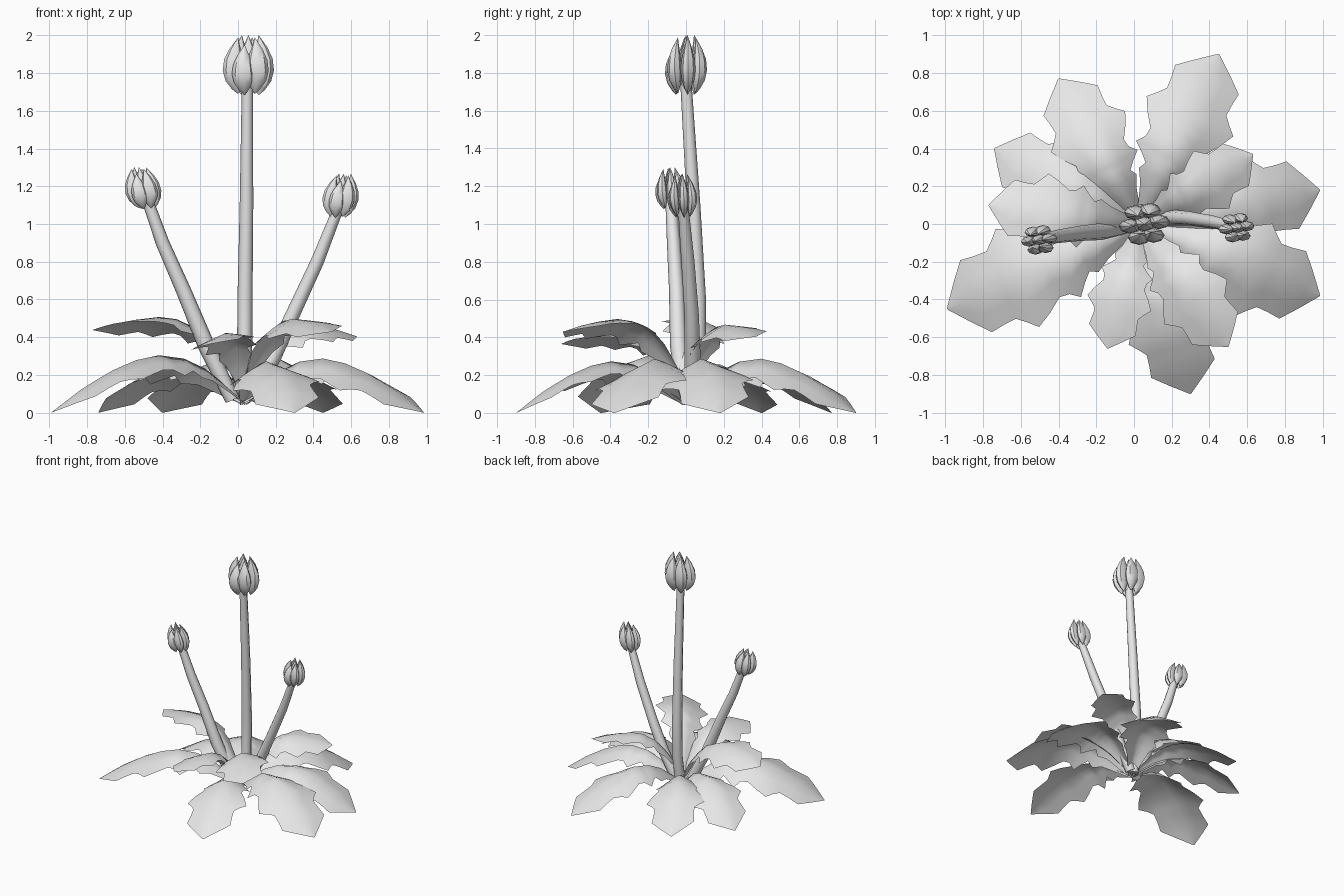
import bpy, bmesh, math
from mathutils import Vector

if "Cube" in bpy.data.objects:
    bpy.data.objects.remove(bpy.data.objects["Cube"])

grey = bpy.data.materials.new("plain_grey")
grey.diffuse_color = (0.8, 0.8, 0.8, 1)
grey.use_nodes = True
grey.node_tree.nodes["Principled BSDF"].inputs["Base Color"].default_value = grey.diffuse_color


def finish(bm, name, angle=50):
    bmesh.ops.recalc_face_normals(bm, faces=bm.faces)
    me = bpy.data.meshes.new(name)
    bm.to_mesh(me)
    bm.free()
    ob = bpy.data.objects.new(name, me)
    bpy.context.collection.objects.link(ob)
    me.materials.append(grey)
    bpy.ops.object.select_all(action='DESELECT')
    ob.select_set(True)
    bpy.context.view_layer.objects.active = ob
    bpy.ops.object.shade_smooth_by_angle(angle=math.radians(angle))
    return ob


def interp(table, t):
    for (a, va), (b, vb) in zip(table, table[1:]):
        if t <= b:
            f = (t - a) / (b - a)
            return va + (vb - va) * f
    return table[-1][1]


def loft(bm, path, radii, sides, squash=1.0, turn=0.0):
    """Tube through a path of points; squash flattens it along the turn direction."""
    rings = []
    for i, (p, r) in enumerate(zip(path, radii)):
        d = (path[min(i + 1, len(path) - 1)] - path[max(i - 1, 0)]).normalized()
        u = Vector((math.cos(turn), math.sin(turn), 0))
        u = (u - d * u.dot(d)).normalized()
        v = d.cross(u)
        rings.append([bm.verts.new(p + u * (r * squash * math.cos(a)) + v * (r * math.sin(a)))
                      for a in (2 * math.pi * k / sides for k in range(sides))])
    for a, b in zip(rings, rings[1:]):
        for k in range(sides):
            n = (k + 1) % sides
            bm.faces.new((a[k], a[n], b[n], b[k]))
    bm.faces.new(rings[0][::-1])
    bm.faces.new(rings[-1])


# Leaf half-width and arch heights along its length, for a leaf of length 1
WIDTH = [(0, .02), (.1, .055), (.2, .09), (.27, .13), (.31, .11), (.35, .15), (.395, .205),
         (.44, .17), (.49, .165), (.56, .215), (.635, .255), (.68, .21), (.72, .175),
         (.78, .178), (.85, .187), (.92, .105), (1, .004)]
LOW = [(0, .06), (.08, .125), (.2, .22), (.31, .27), (.44, .287), (.56, .262),
       (.68, .212), (.78, .155), (.85, .112), (1, 0)]
HIGH = [(0, .08), (.1, .25), (.2, .35), (.31, .435), (.44, .485), (.56, .497),
        (.72, .482), (.85, .462), (1, .43)]
# Slope of the two halves away from the midrib: folded at the base, flatter at the tip
FOLD = [(0, .8), (.2, .75), (.395, .55), (.635, .33), (.85, .25), (1, .2)]


def leaf(name, tip_x, tip_y, arch, lift, fold, roll):
    base = Vector((.03, 0, 0))
    axis = Vector((tip_x, tip_y, 0)) - base
    length = axis.length
    side = Vector((-axis.y, axis.x, 0)).normalized()
    bm = bmesh.new()
    rows = []
    for t, w in WIDTH:
        row = []
        for k in (-1, -.5, 0, .5, 1):
            # drooping halves, with the whole blade rolled to one side
            s = k * w
            drop = interp(FOLD, t) * fold * w * abs(k) ** 1.15
            z = interp(arch, t) * lift + length * (roll * s - drop)
            row.append(bm.verts.new(base + axis * t + side * (s * length) + Vector((0, 0, max(z, 0)))))
        rows.append(row)
    for a, b in zip(rows, rows[1:]):
        for k in range(4):
            bm.faces.new((a[k], a[k + 1], b[k + 1], b[k]))
    finish(bm, name, 60)


# Lower ring of leaves resting on the ground
for i, (x, y, lift) in enumerate([(.985, -.38, 1), (.985, .18, 1), (.45, .9, 1), (-.40, .77, .9),
                                  (-.74, .40, .9), (-.99, -.45, 1.06), (.30, -.9, .95)]):
    leaf("lower_leaf_%d" % (i + 1), x, y, LOW, lift, 1, .1)

# Upper ring of raised leaves
for i, (x, y, lift) in enumerate([(.63, .37, .94), (-.77, .10, 1.02), (.50, -.65, 1), (-.14, -.66, .85)]):
    leaf("upper_leaf_%d" % (i + 1), x, y, HIGH, lift, .85, .2)


def flower(name, path, radii, centre, z0, z1, spread, lean):
    path = [Vector(p) for p in path]
    bm = bmesh.new()
    loft(bm, path, radii, 8)
    finish(bm, name + "_stem")
    # Cluster of pointed buds: one in the middle, six packed around it
    h = z1 - z0
    prof = [(0, .04), (.1, .45), (.25, .85), (.42, 1), (.6, .88), (.78, .55), (.9, .25), (1, .02)]
    bm = bmesh.new()
    for k in range(7):
        a = k * math.pi / 3 + .15
        ring = 0 if k == 6 else spread * .58
        out = Vector((math.cos(a), math.sin(a), 0)) * ring
        low, high = (0, .84) if k == 4 else (0, 1) if k % 2 == 0 else (.02, .96)
        pts = []
        for t, _ in prof:
            bow = .7 + .3 * math.sin(math.pi * t)
            p = Vector((centre[0], centre[1], z0 + h * (low + (high - low) * t)))
            pts.append(p + out * bow + Vector(lean) * (t - .5))
        loft(bm, pts, [spread * .44 * r for _, r in prof], 8, .66, math.pi / 2)
    finish(bm, name + "_buds", 40)


flower("centre", [(.03, .03, .06), (.035, .065, .3), (.037, .066, .6), (.045, .04, 1.1), (.05, 0, 1.74)],
       [.04, .04, .04, .036, .03], (.055, 0), 1.685, 2.0, .135, (0, 0, 0))
flower("left", [(-.03, -.01, .07), (-.17, -.04, .36), (-.29, -.05, .65), (-.40, -.065, .9), (-.485, -.08, 1.14)],
       [.04, .045, .04, .036, .03], (-.505, -.085), 1.08, 1.30, .095, (-.04, -.01, 0))
flower("right", [(.06, .03, .07), (.19, .035, .3), (.29, .03, .52), (.42, .01, .8), (.535, -.015, 1.09)],
       [.04, .042, .038, .035, .028], (.545, -.02), 1.035, 1.265, .095, (.03, -.01, 0))
